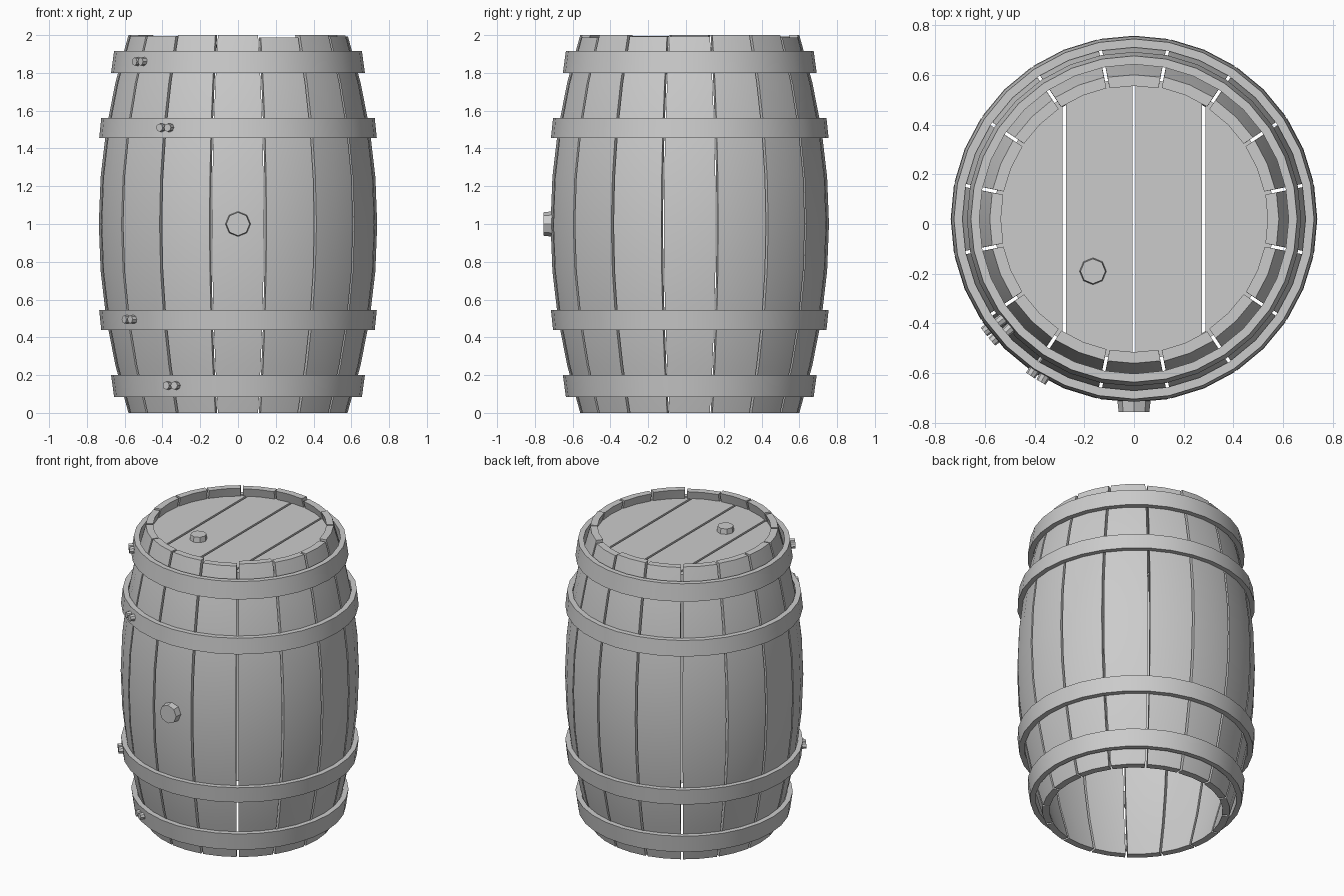
import bpy, bmesh, math, random
from mathutils import Vector, Matrix

random.seed(4)
if "Cube" in bpy.data.objects:
    bpy.data.objects.remove(bpy.data.objects["Cube"])

CY = 0.02          # barrel axis, offset so the front bung stays in bounds
STAVES = 16
THICK = 0.045

grey = bpy.data.materials.new("plain grey")
grey.use_nodes = True
COLOR = (0.6, 0.6, 0.6, 1)
grey.diffuse_color = COLOR
grey.node_tree.nodes["Principled BSDF"].inputs["Base Color"].default_value = COLOR


def finish(name, bm, smooth=30):
    bmesh.ops.recalc_face_normals(bm, faces=bm.faces)
    mesh = bpy.data.meshes.new(name)
    bm.to_mesh(mesh)
    bm.free()
    mesh.materials.append(grey)
    ob = bpy.data.objects.new(name, mesh)
    bpy.context.collection.objects.link(ob)
    bpy.ops.object.select_all(action="DESELECT")
    ob.select_set(True)
    bpy.context.view_layer.objects.active = ob
    if smooth:
        bpy.ops.object.shade_smooth_by_angle(angle=math.radians(smooth))
    return ob


def radius(z):
    return 0.737 - 0.157 * (z - 1) ** 2


def polar(r, a, z):
    return Vector((r * math.sin(a), CY - r * math.cos(a), z))


def loft(bm, rings, closed):
    """Skin a list of equal vertex loops, capping the ends unless closed."""
    loops = [[bm.verts.new(p) for p in ring] for ring in rings]
    n = len(loops[0])
    pairs = list(zip(loops, loops[1:]))
    if closed:
        pairs.append((loops[-1], loops[0]))
    else:
        bm.faces.new(loops[0])
        bm.faces.new(loops[-1])
    for a, b in pairs:
        for i in range(n):
            j = (i + 1) % n
            bm.faces.new((a[i], a[j], b[j], b[i]))


# Bulging staves with narrow gaps and slightly uneven tops
bm = bmesh.new()
for s in range(STAVES):
    mid = s * math.tau / STAVES
    top = 2.0 - random.choice((0, 0, 0.004, 0.008))
    if s in (1, 7):
        top = 1.987
    rings = []
    for k in range(9):
        z = top * k / 8
        r = radius(z)
        half = math.pi / STAVES - 0.007 / r
        outer = [polar(r, mid + t * half, z) for t in (-1, 0, 1)]
        inner = [polar(r - THICK, mid + t * half, z) for t in (1, 0, -1)]
        rings.append(outer + inner)
    loft(bm, rings, False)
finish("staves", bm)


# Tapered metal hoops
def hoop(name, z0, r0, z1, r1, thick=0.034):
    bm = bmesh.new()
    rings = []
    for i in range(32):
        a = i * math.tau / 32
        rings.append([polar(r0, a, z0), polar(r1, a, z1),
                      polar(r1 - thick, a, z1), polar(r0 - thick, a, z0)])
    loft(bm, rings, True)
    finish(name, bm)


for side, flip in (("upper", False), ("lower", True)):
    for kind, z0, r0, z1, r1 in (("middle", 1.455, 0.735, 1.56, 0.724),
                                 ("end", 1.8, 0.672, 1.915, 0.656)):
        if flip:
            z0, z1 = 2 - z0, 2 - z1
        hoop(f"{side}_{kind}_hoop", z0, r0, z1, r1)

# Round lid cut into four planks by narrow grooves
bm = bmesh.new()
LID_R, LID_TOP, LID_LOW = 0.565, 1.935, 1.89
edges = (-LID_R, -0.28, 0, 0.28, LID_R)
for x0, x1 in zip(edges, edges[1:]):
    a, b = x0 + 0.007, x1 - 0.007
    xs = [a + (b - a) * i / 8 for i in range(9)]
    front = [(x, -math.sqrt(LID_R ** 2 - x * x)) for x in xs]
    outline = front + [(x, -y) for x, y in reversed(front)]
    loft(bm, [[(x, y + CY, z) for x, y in outline] for z in (LID_LOW, LID_TOP)], False)
finish("lid_planks", bm)


# Plugs and rivets: tapered cylinders pointing along a direction
def peg(bm, start, direction, length, r0, r1, sides=8):
    d = Vector(direction).normalized()
    turn = d.to_track_quat("Z", "Y").to_matrix().to_4x4()
    place = Matrix.Translation(Vector(start) + d * length / 2) @ turn
    bmesh.ops.create_cone(bm, cap_ends=True, segments=sides, radius1=r0,
                          radius2=r1, depth=length, matrix=place)


bm = bmesh.new()
peg(bm, (0, -0.68, 1), (0, -1, 0), 0.075, 0.07, 0.062)
finish("front_bung", bm)
bm = bmesh.new()
peg(bm, (-0.165, -0.19, 1.92), (0, 0, 1), 0.05, 0.056, 0.05)
finish("lid_bung", bm)

# A pair of rivets on each hoop
bm = bmesh.new()
for x, z, r in ((-0.525, 1.86, 0.664), (-0.39, 1.51, 0.73),
                (-0.58, 0.495, 0.73), (-0.355, 0.145, 0.664)):
    mid = math.asin(x / (r + 0.015))
    for step in (-0.024, 0.024):
        a = mid + step / r
        peg(bm, polar(r - 0.02, a, z), (math.sin(a), -math.cos(a), 0),
            0.045, 0.024, 0.021)
finish("hoop_rivets", bm)
